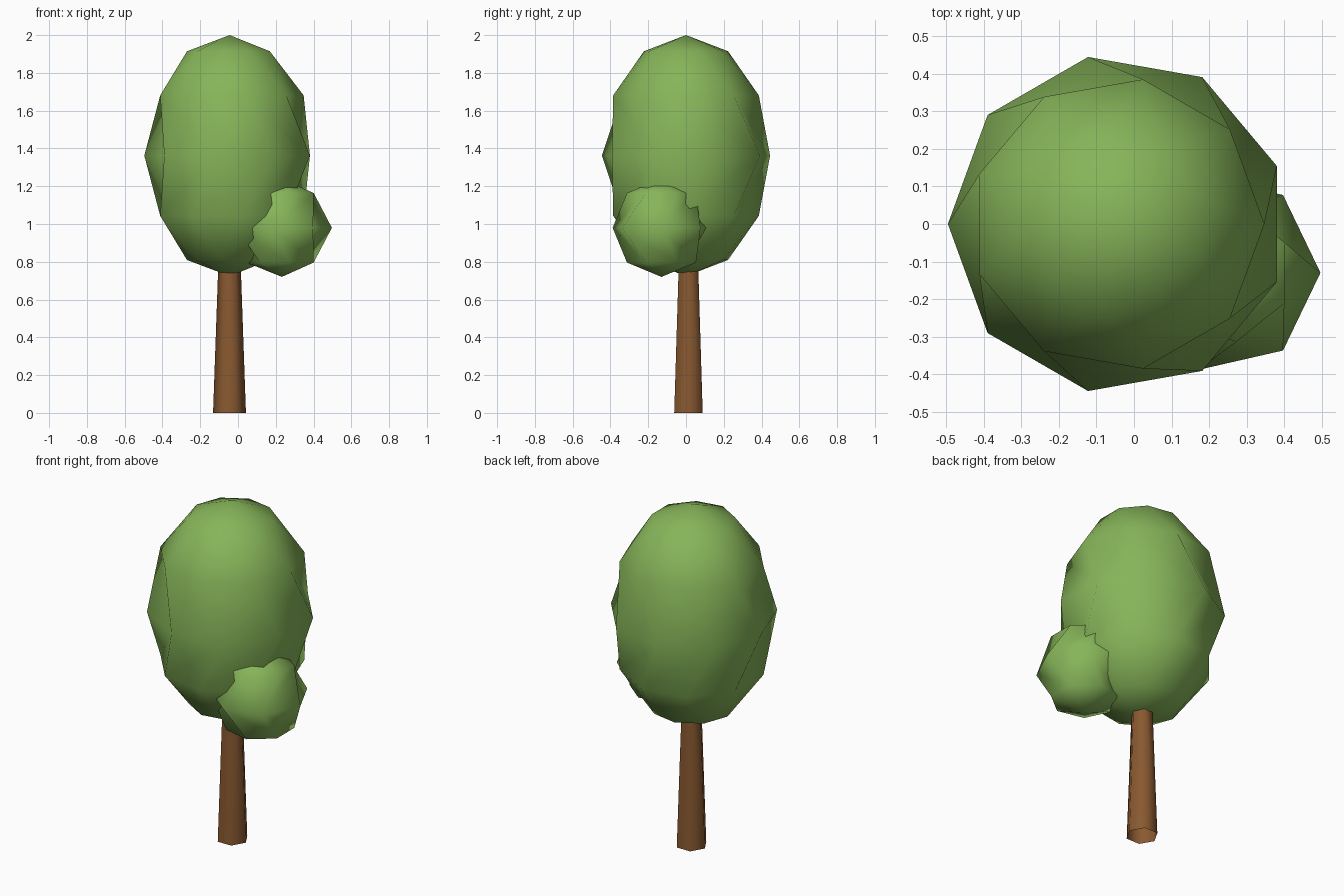
import bpy
import bmesh
from math import sin, cos, pi
from mathutils import Matrix

cube = bpy.data.objects.get("Cube")
if cube:
    bpy.data.objects.remove(cube, do_unlink=True)


def make_material(name, rgb):
    mat = bpy.data.materials.new(name)
    mat.use_nodes = True
    color = (*rgb, 1.0)
    mat.diffuse_color = color
    shader = mat.node_tree.nodes["Principled BSDF"]
    shader.inputs["Base Color"].default_value = color
    shader.inputs["Roughness"].default_value = 0.9
    return mat


def finish(bm, name, mat):
    bmesh.ops.recalc_face_normals(bm, faces=bm.faces)
    for face in bm.faces:
        face.smooth = True
    mesh = bpy.data.meshes.new(name)
    bm.to_mesh(mesh)
    bm.free()
    mesh.materials.append(mat)
    obj = bpy.data.objects.new(name, mesh)
    bpy.context.collection.objects.link(obj)
    return obj


def foliage(name, center, radius, height, sides, twists, mat):
    """Ellipsoid of triangles whose rings are turned by the given side steps."""
    bm = bmesh.new()
    cx, cy, cz = center
    step = 2 * pi / sides
    top = bm.verts.new((cx, cy, cz + height))
    bottom = bm.verts.new((cx, cy, cz - height))
    rings = []
    for i, twist in enumerate(twists, 1):
        lat = pi * i / (len(twists) + 1)
        rings.append([bm.verts.new((cx + radius * sin(lat) * cos((j + twist) * step),
                                    cy + radius * sin(lat) * sin((j + twist) * step),
                                    cz + height * cos(lat))) for j in range(sides)])
    for j in range(sides):
        k = (j + 1) % sides
        bm.faces.new((top, rings[0][j], rings[0][k]))
        bm.faces.new((bottom, rings[-1][k], rings[-1][j]))
        for a, b in zip(rings, rings[1:]):
            bm.faces.new((a[j], b[j], b[k]))
            bm.faces.new((a[j], b[k], a[k]))
    return finish(bm, name, mat)


leaf_green = make_material("leaf_green", (0.24, 0.46, 0.10))
bark_brown = make_material("bark_brown", (0.25, 0.10, 0.03))

# Main crown and the small side clump
foliage("crown", (-0.044, 0, 1.362), 0.452, 0.638, 9, (0.5, 0, 0.5, -1, -1.5), leaf_green)
foliage("side_clump", (0.232, -0.13, 0.98), 0.265, 0.26, 7, (0.5, -1, -0.5), leaf_green)

# Tapered six-sided trunk, open below, with its top hidden in the crown
bm = bmesh.new()
bmesh.ops.create_cone(bm, cap_ends=False, segments=6, radius1=0.087, radius2=0.057, depth=0.85,
                      matrix=Matrix.Translation((-0.045, 0.013, 0.425)) @ Matrix.Rotation(pi / 6, 4, "Z"))
finish(bm, "trunk", bark_brown)
